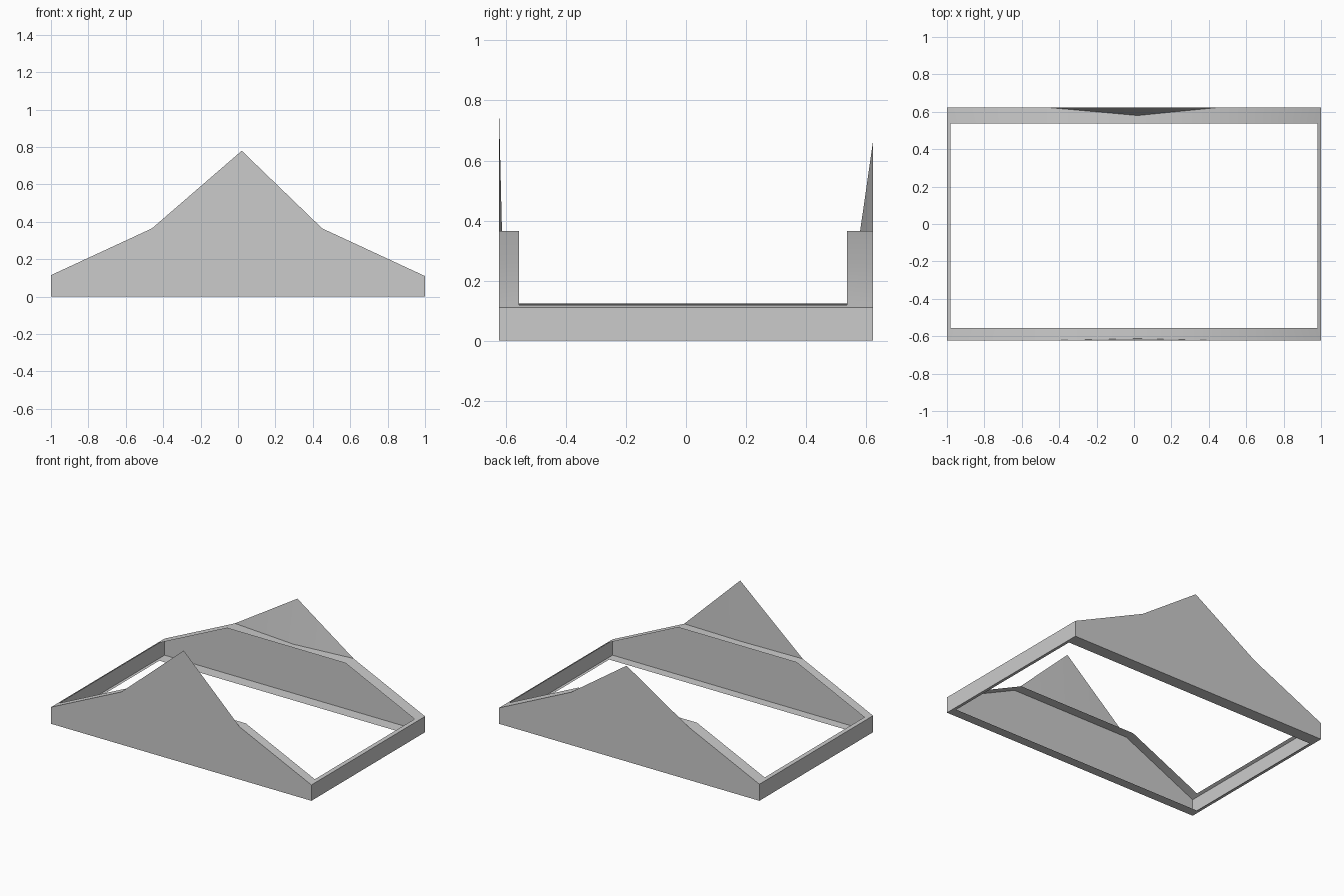
import bpy, bmesh
from mathutils import Vector

if "Cube" in bpy.data.objects:
    bpy.data.objects.remove(bpy.data.objects["Cube"])

Y = 0.623                              # outer half depth
SHELF = 0.365                          # height of the flat shoulders


def sheet(name, polys, facing, smooth=False):
    """Thin open sheet from polygons, all turned towards one direction."""
    bm = bmesh.new()
    for poly in polys:
        f = bm.faces.new([bm.verts.new(p) for p in poly])
        f.normal_update()
        if f.normal.dot(Vector(facing)) < 0:
            f.normal_flip()
        f.smooth = smooth
    bmesh.ops.remove_doubles(bm, verts=bm.verts, dist=1e-4)
    me = bpy.data.meshes.new(name)
    bm.to_mesh(me)
    bm.free()
    ob = bpy.data.objects.new(name, me)
    bpy.context.collection.objects.link(ob)
    return ob


# Shoulder line of the walls, and the matching inner edge of the lip
outer = [(-1, 0.115), (-0.46, SHELF), (0.45, SHELF), (1, 0.11)]
inner = [(-0.98, 0.124), (-0.46, SHELF), (0.45, SHELF), (0.98, 0.119)]

# Front and back: gable wall, folded lips above and below, tilted peak lining
for name, side, y_in, peak, lining in (("front", -1, -0.557, 0.78, 0.613),
                                       ("back", 1, 0.537, 0.665, 0.58)):
    y = side * Y
    apex = (0.02, y, peak)
    wall = [(-1, y, 0), (1, y, 0)] + [(x, y, z) for x, z in outer[:1:-1]]
    wall += [apex] + [(x, y, z) for x, z in outer[1::-1]]
    sheet(name + "_gable_wall", [wall], (0, side, 0))

    top = []
    for i in (0, 1, 2):
        (xa, za), (xb, zb) = outer[i:i + 2]
        (xc, zc), (xd, zd) = inner[i:i + 2]
        top.append([(xa, y, za), (xb, y, zb), (xd, y_in, zd), (xc, y_in, zc)])
    sheet(name + "_top_lip", top, (0, 0, 1), True)

    mid = (0.02, side * lining, SHELF)
    sheet(name + "_peak_lining",
          [[(x, y, SHELF), mid, apex] for x in (-0.46, 0.45)],
          (0, -side, 0.1), True)

    sheet(name + "_bottom_lip",
          [[(-1, y, 0), (1, y, 0), (0.98, y_in, 0), (-0.98, y_in, 0)]],
          (0, 0, -1))

# Left and right: low side walls with narrow folded lips
for name, s, zo, zi in (("left", -1, 0.115, 0.124), ("right", 1, 0.11, 0.119)):
    sheet(name + "_side_wall",
          [[(s, -Y, 0), (s, Y, 0), (s, Y, zo), (s, -Y, zo)]], (s, 0, 0))
    for part, a, b, up in (("top", zo, zi, 1), ("bottom", 0, 0, -1)):
        sheet(f"{name}_{part}_lip",
              [[(s, -Y, a), (s, Y, a), (s * 0.98, 0.537, b), (s * 0.98, -0.557, b)]],
              (0, 0, up))
